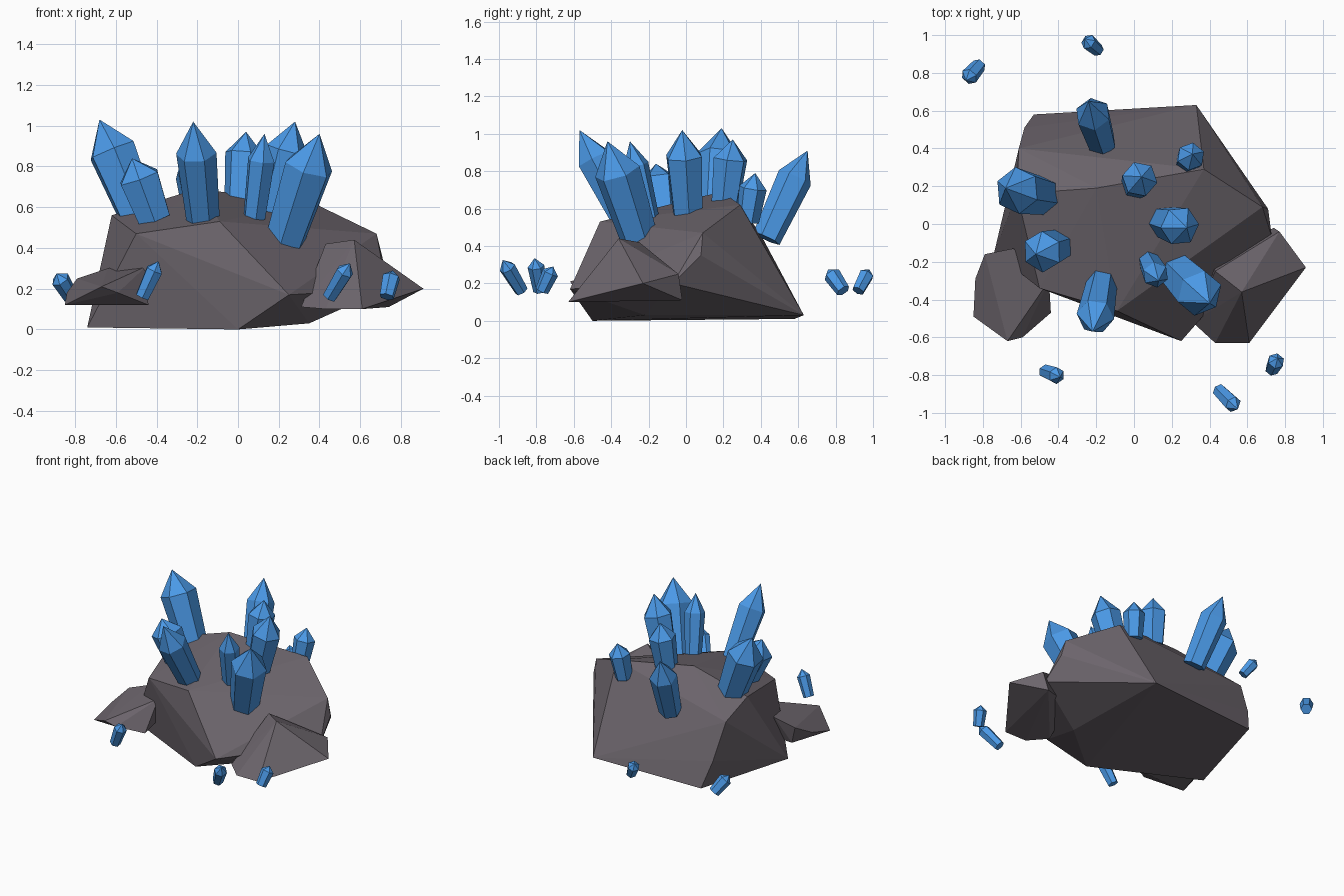
import bpy, bmesh, math
from mathutils import Vector


def material(name, color):
    m = bpy.data.materials.new(name)
    m.diffuse_color = color
    return m


STONE = material("stone", (0.15, 0.13, 0.15, 1))
BLUE = material("blue_crystal", (0.07, 0.32, 0.80, 1))


def finish(bm, name, mat):
    bmesh.ops.recalc_face_normals(bm, faces=bm.faces)
    me = bpy.data.meshes.new(name)
    bm.to_mesh(me)
    bm.free()
    me.materials.append(mat)
    ob = bpy.data.objects.new(name, me)
    bpy.context.collection.objects.link(ob)


def boulder(name, corners):
    """Faceted stone: convex hull around a few corner points."""
    bm = bmesh.new()
    for c in corners:
        bm.verts.new(c)
    res = bmesh.ops.convex_hull(bm, input=bm.verts)
    loose = {v for v in res["geom_interior"] if isinstance(v, bmesh.types.BMVert)}
    bmesh.ops.delete(bm, geom=list(loose), context='VERTS')
    finish(bm, name, STONE)


def crystal(name, base, tip, r, shoulder=0.69, turn=0.3):
    """Six-sided shaft, flaring slightly, with a pointed end."""
    base, tip = Vector(base), Vector(tip)
    axis = tip - base
    rot = axis.to_track_quat('Z', 'Y')
    bm = bmesh.new()
    rings = []
    for t, k in ((0, 0.82), (shoulder, 1.0)):
        rings.append([bm.verts.new(base + axis * t + rot @ Vector(
            (r * k * math.cos(turn + i * math.pi / 3),
             r * k * math.sin(turn + i * math.pi / 3), 0))) for i in range(6)])
    top = bm.verts.new(tip)
    low, high = rings
    bm.faces.new(low)
    for i in range(6):
        j = (i + 1) % 6
        bm.faces.new((low[i], low[j], high[j], high[i]))
        bm.faces.new((high[i], high[j], top))
    finish(bm, name, BLUE)


# Main rock
boulder("main_rock", [
    (-0.74, -0.15, 0.01), (-0.53, 0.58, 0.01), (0.33, 0.63, 0.03), (0.0, -0.50, 0.0),
    (0.35, -0.22, 0.03), (0.25, -0.62, 0.17), (0.73, -0.07, 0.20), (0.71, 0.08, 0.35),
    (0.68, 0.09, 0.47), (0.37, 0.29, 0.62), (-0.20, 0.19, 0.69), (-0.61, 0.40, 0.46),
    (-0.58, 0.51, 0.20), (-0.62, 0.16, 0.56), (-0.50, -0.34, 0.47), (-0.09, -0.46, 0.53)])

# Side rocks
boulder("right_rock", [
    (0.57, -0.36, 0.44), (0.43, -0.25, 0.42), (0.91, -0.23, 0.20), (0.77, -0.04, 0.25),
    (0.61, -0.63, 0.10), (0.43, -0.63, 0.10), (0.31, -0.52, 0.11), (0.74, -0.02, 0.11),
    (0.41, -0.20, 0.20)])
boulder("left_rock", [
    (-0.85, -0.49, 0.12), (-0.84, -0.29, 0.18), (-0.79, -0.16, 0.25), (-0.64, -0.13, 0.30),
    (-0.45, -0.30, 0.31), (-0.44, -0.47, 0.12), (-0.59, -0.60, 0.18), (-0.67, -0.62, 0.21),
    (-0.50, -0.20, 0.12), (-0.75, -0.18, 0.12)])

# Large crystals growing from the main rock: base, tip, radius
large = [
    ((-0.48, 0.15, 0.54), (-0.68, 0.19, 1.03), 0.125),
    ((-0.41, -0.12, 0.54), (-0.52, -0.16, 0.84), 0.11),
    ((-0.17, -0.31, 0.52), (-0.22, -0.57, 1.02), 0.10),
    ((0.01, 0.21, 0.63), (0.04, 0.25, 0.97), 0.095),
    ((0.16, 0.01, 0.57), (0.28, -0.02, 1.02), 0.105),
    ((0.08, -0.20, 0.55), (0.13, -0.30, 0.96), 0.07),
    ((0.23, -0.25, 0.44), (0.40, -0.42, 0.96), 0.125),
    ((0.28, 0.33, 0.53), (0.31, 0.37, 0.79), 0.075),
    ((-0.17, 0.43, 0.44), (-0.24, 0.65, 0.91), 0.095),
]
for n, (b, t, r) in enumerate(large):
    crystal(f"crystal_{n + 1}", b, t, r, turn=0.3 + 0.4 * n)

# Small loose shards around the rock
small = [
    ((-0.82, 0.84, 0.16), (-0.89, 0.76, 0.275), 0.047),
    ((-0.19, 0.92, 0.16), (-0.26, 0.98, 0.275), 0.042),
    ((-0.47, -0.78, 0.16), (-0.39, -0.81, 0.335), 0.045),
    ((0.45, -0.88, 0.16), (0.55, -0.98, 0.325), 0.045),
    ((0.73, -0.77, 0.16), (0.76, -0.71, 0.29), 0.045),
]
for n, (b, t, r) in enumerate(small):
    crystal(f"shard_{n + 1}", b, t, r, shoulder=0.75, turn=0.2 * n)
